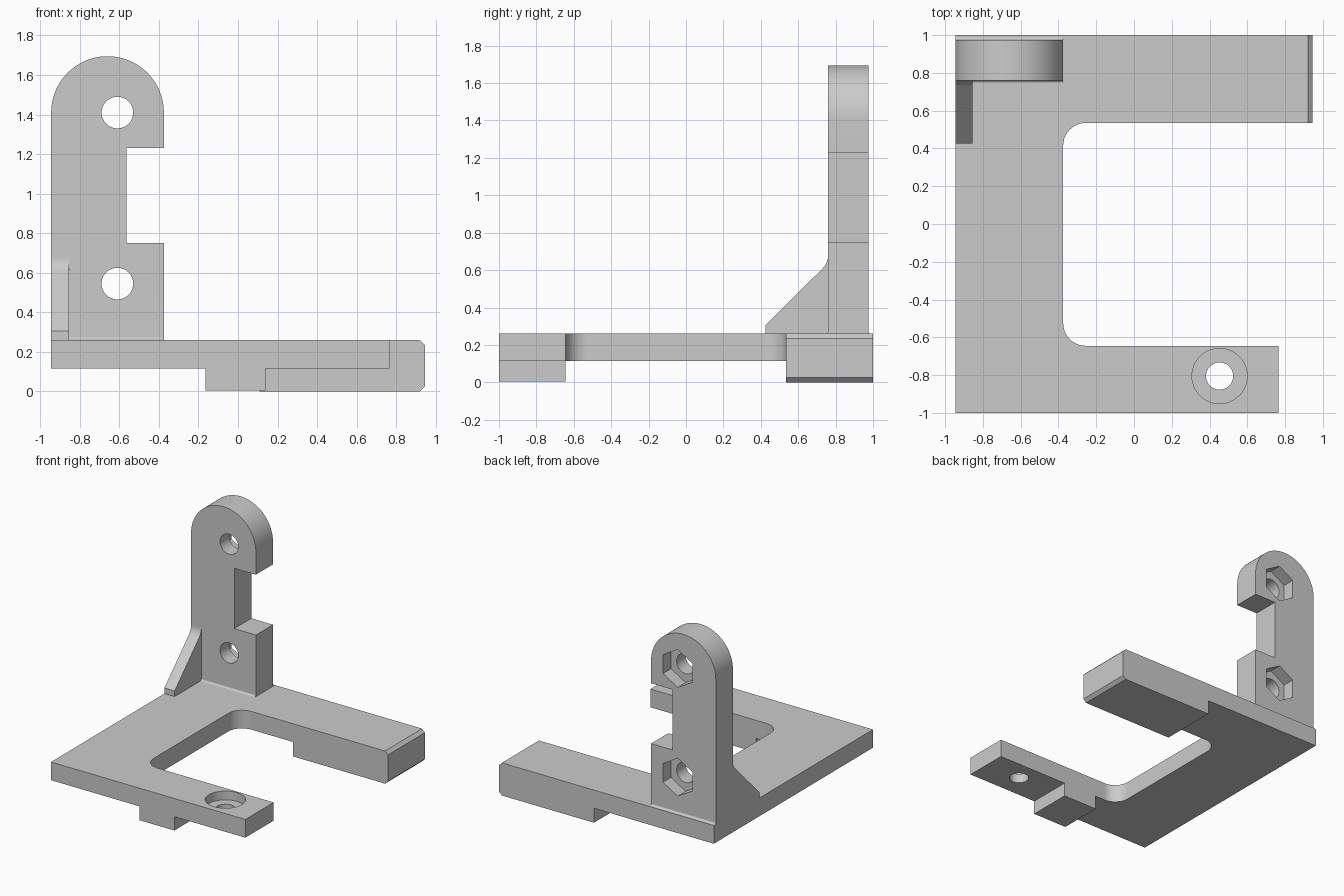
import bpy, bmesh, math

cube = bpy.data.objects.get("Cube")
if cube:
    bpy.data.objects.remove(cube, do_unlink=True)

grey = bpy.data.materials.new("plain grey")
grey.use_nodes = True
grey.diffuse_color = (0.6, 0.6, 0.6, 1)
grey.node_tree.nodes["Principled BSDF"].inputs["Base Color"].default_value = (0.6, 0.6, 0.6, 1)


def arc(cx, cy, r, start, end, steps):
    """Points along a circular arc, angles in degrees."""
    angles = [math.radians(start + (end - start) * i / steps) for i in range(steps + 1)]
    return [(cx + r * math.cos(a), cy + r * math.sin(a)) for a in angles]


def rect(x0, y0, x1, y1):
    return [(x0, y0), (x1, y0), (x1, y1), (x0, y1)]


def ring(cx, cy, r, sides, turn=0):
    return arc(cx, cy, r, turn, turn + 360, sides)[:-1]


def prism(name, outline, axis, low, high):
    """Extrude a closed outline along the given axis."""
    place = {"x": lambda p, d: (d, p[0], p[1]),
             "y": lambda p, d: (p[0], d, p[1]),
             "z": lambda p, d: (p[0], p[1], d)}[axis]
    bm = bmesh.new()
    bottom = [bm.verts.new(place(p, low)) for p in outline]
    top = [bm.verts.new(place(p, high)) for p in outline]
    bm.faces.new(bottom)
    bm.faces.new(top)
    for i in range(len(outline)):
        j = (i + 1) % len(outline)
        bm.faces.new((bottom[i], bottom[j], top[j], top[i]))
    bmesh.ops.recalc_face_normals(bm, faces=bm.faces)
    mesh = bpy.data.meshes.new(name)
    bm.to_mesh(mesh)
    bm.free()
    mesh.materials.append(grey)
    obj = bpy.data.objects.new(name, mesh)
    bpy.context.collection.objects.link(obj)
    return obj


def combine(target, other, operation):
    """Apply a boolean and remove the second solid."""
    mod = target.modifiers.new(operation.lower(), "BOOLEAN")
    mod.operation = operation
    mod.solver = "EXACT"
    mod.object = other
    bpy.context.view_layer.objects.active = target
    bpy.ops.object.modifier_apply(modifier=mod.name)
    bpy.data.objects.remove(other, do_unlink=True)


LEFT, INNER, TOP = -0.945, -0.375, 0.26

# C-shaped base plate with rounded inner corners
plate = [(LEFT, -1), (0.765, -1), (0.765, -0.645)]
plate += arc(INNER + 0.12, -0.525, 0.12, 270, 180, 10)
plate += arc(INNER + 0.12, 0.415, 0.12, 180, 90, 10)
plate += [(0.85, 0.535), (0.85, 1), (LEFT, 1)]
bracket = prism("bracket", plate, "z", 0.115, TOP)

# Thick end of the rear arm, chamfered at its tip
rear_block = prism("rear_arm_block", [(0.11, 0), (0.92, 0), (0.945, 0.025),
                   (0.945, 0.235), (0.92, TOP), (0.11, TOP)], "y", 0.535, 1)

# Foot under the front arm
front_foot = prism("front_foot", rect(-0.165, 0.005, 0.14, 0.2), "y", -1, -0.645)

# Upright with round top and side notch
upright = prism("upright", [(LEFT, 0.2), (INNER, 0.2), (INNER, 0.75), (-0.565, 0.75),
                (-0.565, 1.23), (INNER, 1.23)] + arc(-0.66, 1.41, 0.285, 0, 180, 40),
                "y", 0.76, 0.975)

# Small fillets where the upright meets the plate
fillet = [(0.745, 0.2)] + arc(0.745, 0.275, 0.015, 270, 360, 4)
fillet += arc(0.99, 0.275, 0.015, 180, 270, 4) + [(0.99, 0.2)]
upright_fillet = prism("upright_fillet", fillet, "x", LEFT, INNER)

# Sloping gusset blending into the upright
slope = [(0.425, 0.2), (0.425, 0.305)] + arc(0.66, 0.68, 0.1, -45, 0, 8)
slope += [(0.85, 0.68), (0.85, 0.2)]
gusset = prism("gusset", slope, "x", LEFT, -0.855)

for part in (rear_block, front_foot, upright, upright_fillet, gusset):
    combine(bracket, part, "UNION")

# Bolt holes with hexagonal nut pockets at the back
for z in (0.545, 1.41):
    combine(bracket, prism("bolt_hole", ring(-0.61, z, 0.08, 40), "y", 0.6, 1.1), "DIFFERENCE")
    combine(bracket, prism("nut_pocket", ring(-0.61, z, 0.15, 6, 30), "y", 0.875, 1.1),
            "DIFFERENCE")

# Counterbored screw hole in the front arm
combine(bracket, prism("screw_hole", ring(0.453, -0.805, 0.072, 40), "z", -0.1, 0.4), "DIFFERENCE")
combine(bracket, prism("counterbore", ring(0.453, -0.805, 0.146, 48), "z", 0.19, 0.4), "DIFFERENCE")

# Smooth curves, crisp edges
bpy.ops.object.select_all(action="DESELECT")
bracket.select_set(True)
bpy.context.view_layer.objects.active = bracket
bpy.ops.object.shade_smooth_by_angle(angle=math.radians(25))
weighted = bracket.modifiers.new("weighted normals", "WEIGHTED_NORMAL")
weighted.keep_sharp = True
